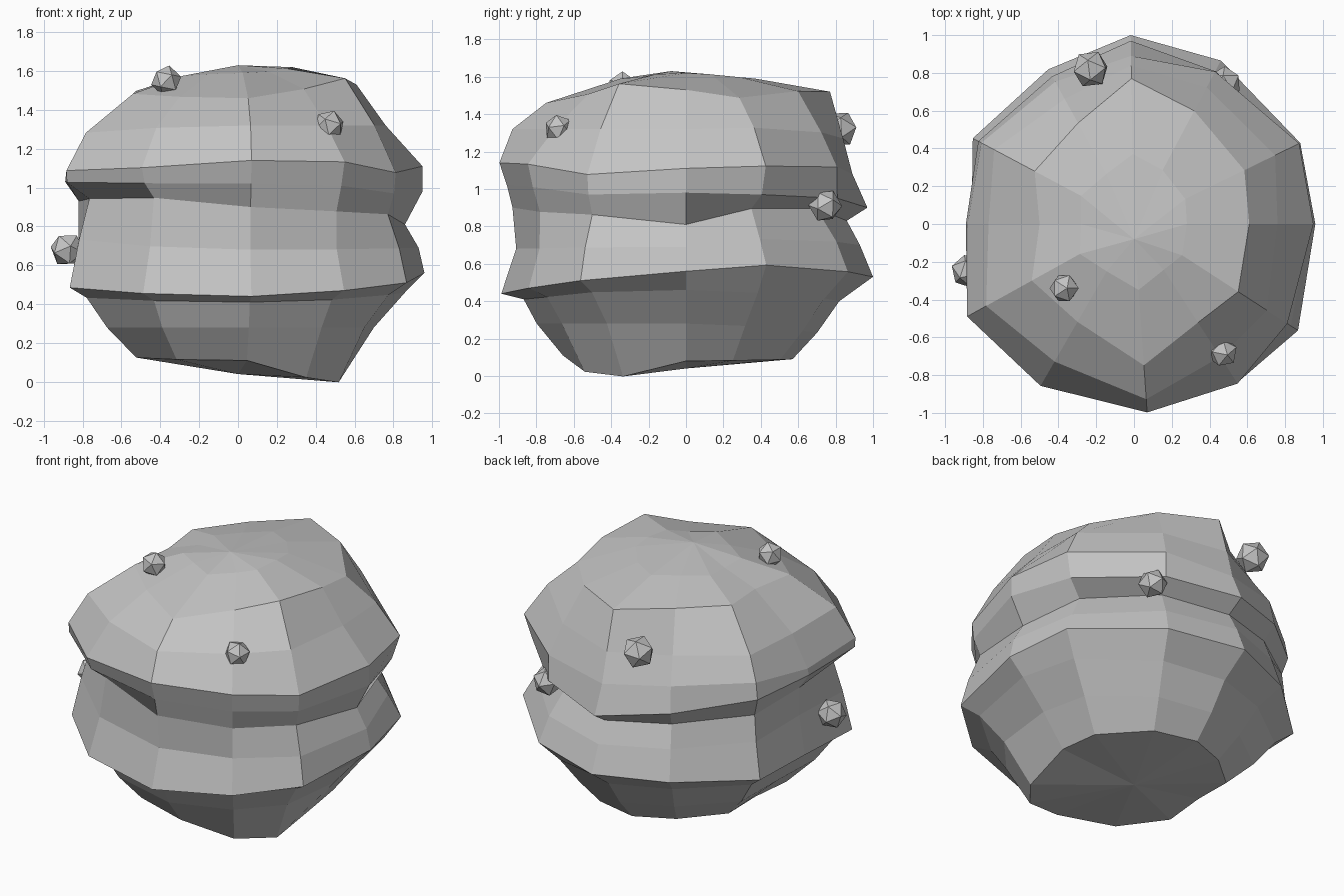
import bpy
import bmesh
from math import cos, sin, radians
from mathutils import Vector

default_cube = bpy.data.objects.get("Cube")
if default_cube:
    bpy.data.objects.remove(default_cube, do_unlink=True)

# One stone colour
stone = bpy.data.materials.new("stone_grey")
stone.use_nodes = True
grey = (0.55, 0.55, 0.55, 1)
stone.diffuse_color = grey
stone.node_tree.nodes["Principled BSDF"].inputs["Base Color"].default_value = grey


def add_object(name, bm):
    """Turn a bmesh into a flat-shaded stone object."""
    bmesh.ops.recalc_face_normals(bm, faces=bm.faces)
    mesh = bpy.data.meshes.new(name)
    bm.to_mesh(mesh)
    bm.free()
    mesh.materials.append(stone)
    obj = bpy.data.objects.new(name, mesh)
    bpy.context.collection.objects.link(obj)
    return obj


# Ring levels from the base up to the cap
base, flank, under_belt, belt_rim, belt, crease, under_rim, rim, shoulder, dome, cap = range(11)

# Side profiles (radius, height), one point per level
left_side = [(.55, .08), (.7, .28), (.86, .46), (.96, .56), (.93, .69), (.86, .81),
             (.95, .98), (.95, 1.11), (.76, 1.32), (.61, 1.53), (.28, 1.62)]
back_side = [(.57, .09), (.7, .23), (.82, .4), (1, .53), (.93, .7), (.86, .83),
             (.97, .9), (.89, 1.08), (.84, 1.27), (.77, 1.52), (.37, 1.59)]
right_side = [(.5, .13), (.66, .28), (.78, .44), (.86, .5), (.82, .75), (.82, .93),
              (.89, 1.03), (.88, 1.07), (.77, 1.27), (.5, 1.49), (.28, 1.57)]
front_side = [(.66, .11), (.8, .28), (.87, .41), (.99, .44), (.91, .68), (.93, .9),
              (.96, 1.02), (1, 1.14), (.93, 1.32), (.75, 1.46), (.35, 1.59)]
sides = [left_side, back_side, right_side, front_side]

# Column directions and the irregularity of the belts and dome in each
column_angles = [0, 26, 62, 91, 119, 152, 180, 209, 240, 274, 303, 327]
belt_bulge = [1, 1.03, 1.01, 1, .97, 1.08, 1, 1.11, 1.02, 1, 1.02, 1.07]
dome_bulge = [1, 1, .93, 1, .87, 1.05, 1, 1.1, .87, 1, .87, 1.02]
columns = len(column_angles)

# Local dents (radius factor, height shift) by level and column
dents = {
    (base, 10): (1, -.08), (base, 11): (1, -.09),
    (belt_rim, 1): (.98, .04), (belt_rim, 2): (.98, .02), (belt_rim, 11): (1, -.02),
    (belt, 1): (.94, .04), (belt, 2): (.97, .02),
    (crease, 1): (.9, .08), (crease, 2): (.91, .07),
    (crease, 7): (.93, .02), (crease, 8): (.94, .04), (crease, 11): (.98, .03),
    (under_rim, 1): (.94, .01), (under_rim, 2): (.94, .03),
    (under_rim, 4): (.97, .02), (under_rim, 5): (.95, .02), (under_rim, 11): (.94, -.02),
    (rim, 1): (1.01, .02), (rim, 2): (1, .03), (rim, 4): (1, .04), (rim, 5): (.96, .05),
    (rim, 8): (1, -.02), (rim, 11): (.94, -.04),
    (shoulder, 1): (1.05, .02), (shoulder, 2): (1.03, .02),
    (dome, 1): (1, -.04), (dome, 10): (1, .03), (dome, 11): (1, .05),
}


def rock_point(column, level):
    """Blend the two neighbouring side profiles, then add the irregularity."""
    quarter, step = divmod(column, 3)
    r0, z0 = sides[quarter][level]
    r1, z1 = sides[(quarter + 1) % 4][level]
    blend = sin(radians(30 * step)) ** 2
    radius = r0 + (r1 - r0) * blend
    height = z0 + (z1 - z0) * blend
    low, high = belt_bulge[column], dome_bulge[column]
    if level < shoulder:
        radius *= low
    elif level == shoulder:
        radius *= (low + high) / 2
    else:
        radius *= high
    factor, shift = dents.get((level, column), (1, 0))
    radius *= factor
    angle = radians(column_angles[column])
    return Vector((radius * cos(angle), radius * sin(angle), height + shift))


# Rock body: stacked rings closed by two fans
bm = bmesh.new()
rings = [[bm.verts.new(rock_point(c, level)) for c in range(columns)]
         for level in range(len(left_side))]
base_tip = bm.verts.new((0, 0, .04))
top_tip = bm.verts.new((0, -.08, 1.63))
for c in range(columns):
    n = (c + 1) % columns
    for low, high in zip(rings, rings[1:]):
        bm.faces.new((low[c], low[n], high[n], high[c]))
    bm.faces.new((base_tip, rings[0][n], rings[0][c]))
    bm.faces.new((top_tip, rings[-1][c], rings[-1][n]))
add_object("rock_body", bm)

# Small faceted pebbles stuck to the surface
pebbles = {
    "pebble_top": ((-.37, -.34, 1.55), .08),
    "pebble_front": ((.47, -.68, 1.32), .08),
    "pebble_right": ((-.88, -.25, .68), .09),
    "pebble_back": ((-.23, .82, 1.32), .1),
    "pebble_back_left": ((.48, .745, .91), .09),
}
for turn, (name, (place, size)) in enumerate(pebbles.items()):
    bm = bmesh.new()
    bmesh.ops.create_icosphere(bm, subdivisions=1, radius=size)
    pebble = add_object(name, bm)
    pebble.location = place
    pebble.rotation_euler = (.3 * turn, .2, .5 * turn)
